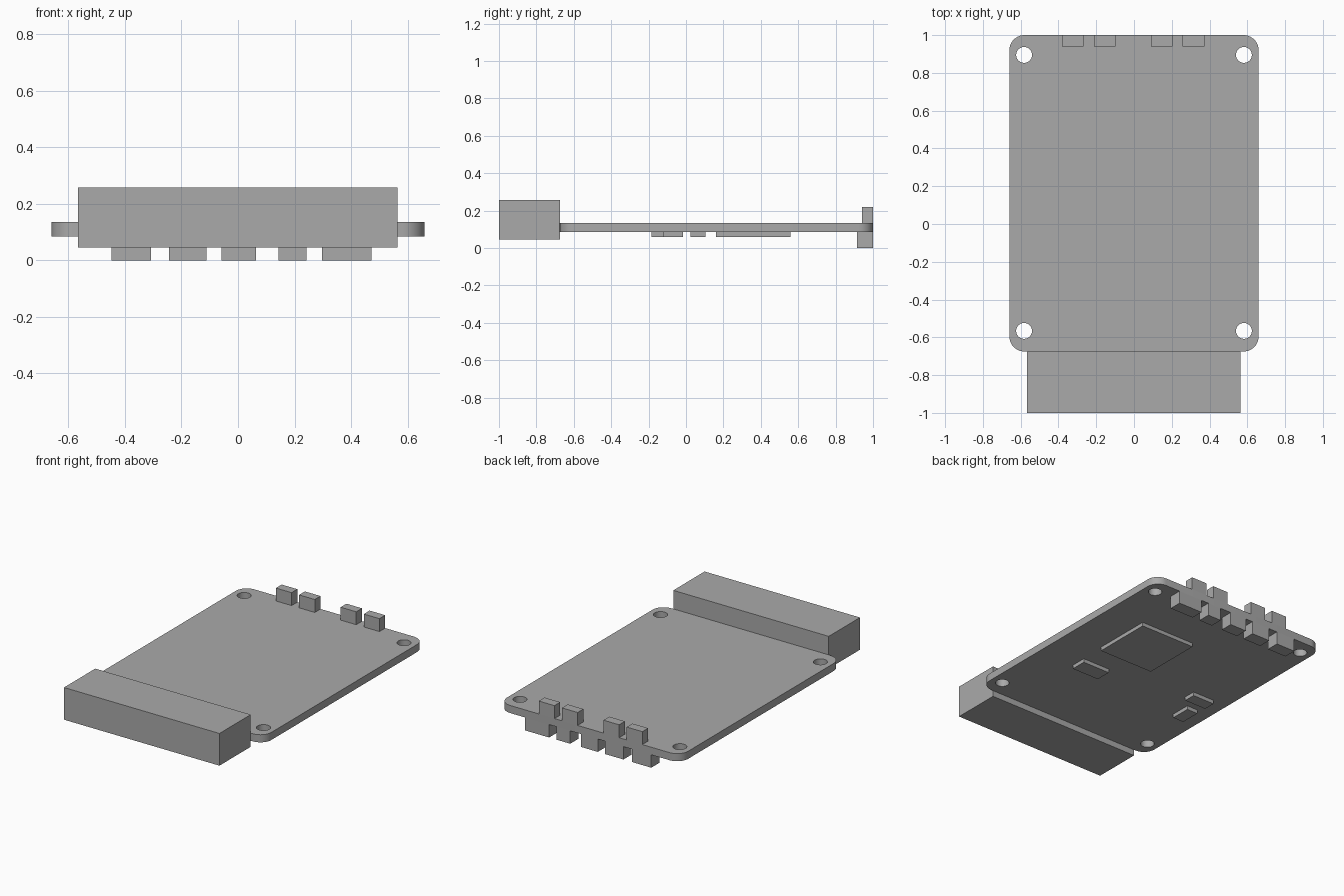
import bpy
import bmesh
from math import cos, sin, pi, radians
from mathutils import Vector

cube = bpy.data.objects.get("Cube")
if cube:
    bpy.data.objects.remove(cube, do_unlink=True)

# Single plain grey material
grey = bpy.data.materials.new("plain grey")
grey.use_nodes = True
grey.diffuse_color = (0.4, 0.4, 0.4, 1)
grey.node_tree.nodes["Principled BSDF"].inputs["Base Color"].default_value = (0.4, 0.4, 0.4, 1)


def finish(bm, name):
    bmesh.ops.recalc_face_normals(bm, faces=bm.faces)
    mesh = bpy.data.meshes.new(name)
    bm.to_mesh(mesh)
    bm.free()
    mesh.materials.append(grey)
    obj = bpy.data.objects.new(name, mesh)
    bpy.context.collection.objects.link(obj)
    return obj


def box(name, x0, x1, y0, y1, z0, z1):
    low, high = Vector((x0, y0, z0)), Vector((x1, y1, z1))
    bm = bmesh.new()
    bmesh.ops.create_cube(bm, size=1)
    bmesh.ops.scale(bm, vec=high - low, verts=bm.verts)
    bmesh.ops.translate(bm, vec=(low + high) / 2, verts=bm.verts)
    return finish(bm, name)


def arc(cx, cy, r, start, sweep, steps):
    return [(cx + r * cos(start + sweep * i / steps),
             cy + r * sin(start + sweep * i / steps)) for i in range(steps)]


BOTTOM, TOP = 0.085, 0.135
FRONT, BACK, HALF = -0.675, 1.0, 0.66

# Circuit board: rounded outline with four screw holes
r = 0.08
corners = [(HALF - r, BACK - r), (r - HALF, BACK - r),
           (r - HALF, FRONT + r), (HALF - r, FRONT + r)]
outline = []
for i, (cx, cy) in enumerate(corners):
    points = arc(cx, cy, r, i * pi / 2, pi / 2, 10)
    outline += points + [(cx + r * cos((i + 1) * pi / 2), cy + r * sin((i + 1) * pi / 2))]
loops = [outline]
for x in (-0.582, 0.582):
    for y in (-0.566, 0.895):
        loops.append(arc(x, y, 0.042, 0, 2 * pi, 32))

bm = bmesh.new()
for loop in loops:
    verts = [bm.verts.new((x, y, BOTTOM)) for x, y in loop]
    for a, b in zip(verts, verts[1:] + verts[:1]):
        bm.edges.new((a, b))
bmesh.ops.triangle_fill(bm, use_beauty=True, edges=bm.edges[:])
grown = bmesh.ops.extrude_face_region(bm, geom=bm.faces[:], use_keep_orig=True)
bmesh.ops.translate(bm, vec=(0, 0, TOP - BOTTOM),
                    verts=[g for g in grown["geom"] if isinstance(g, bmesh.types.BMVert)])
board = finish(bm, "circuit_board")
bpy.ops.object.select_all(action="DESELECT")
board.select_set(True)
bpy.context.view_layer.objects.active = board
bpy.ops.object.shade_smooth_by_angle(angle=radians(30))

# Wide connector on the front edge
box("front_connector", -0.567, 0.565, -1.0, FRONT, 0.045, 0.257)

# Small buttons on top of the back edge
for i, x in enumerate((-0.325, -0.156, 0.146, 0.315)):
    box(f"top_button_{i + 1}", x - 0.057, x + 0.057, 0.94, BACK, TOP, 0.22)

# Sockets below the back edge
sockets = [(-0.447, -0.308), (-0.245, -0.112), (-0.058, 0.063),
           (0.143, 0.242), (0.297, 0.473)]
for i, (x0, x1) in enumerate(sockets):
    box(f"back_socket_{i + 1}", x0, x1, 0.915, BACK, 0.0, BOTTOM)

# Flat chips on the underside
chips = {
    "main_chip": (0.0, 0.4, 0.16, 0.56),
    "left_chip": (0.19, 0.39, -0.12, -0.015),
    "right_back_chip": (-0.55, -0.39, 0.025, 0.105),
    "right_front_chip": (-0.55, -0.47, -0.185, -0.05),
}
for name, area in chips.items():
    box(name, *area, 0.06, BOTTOM)
